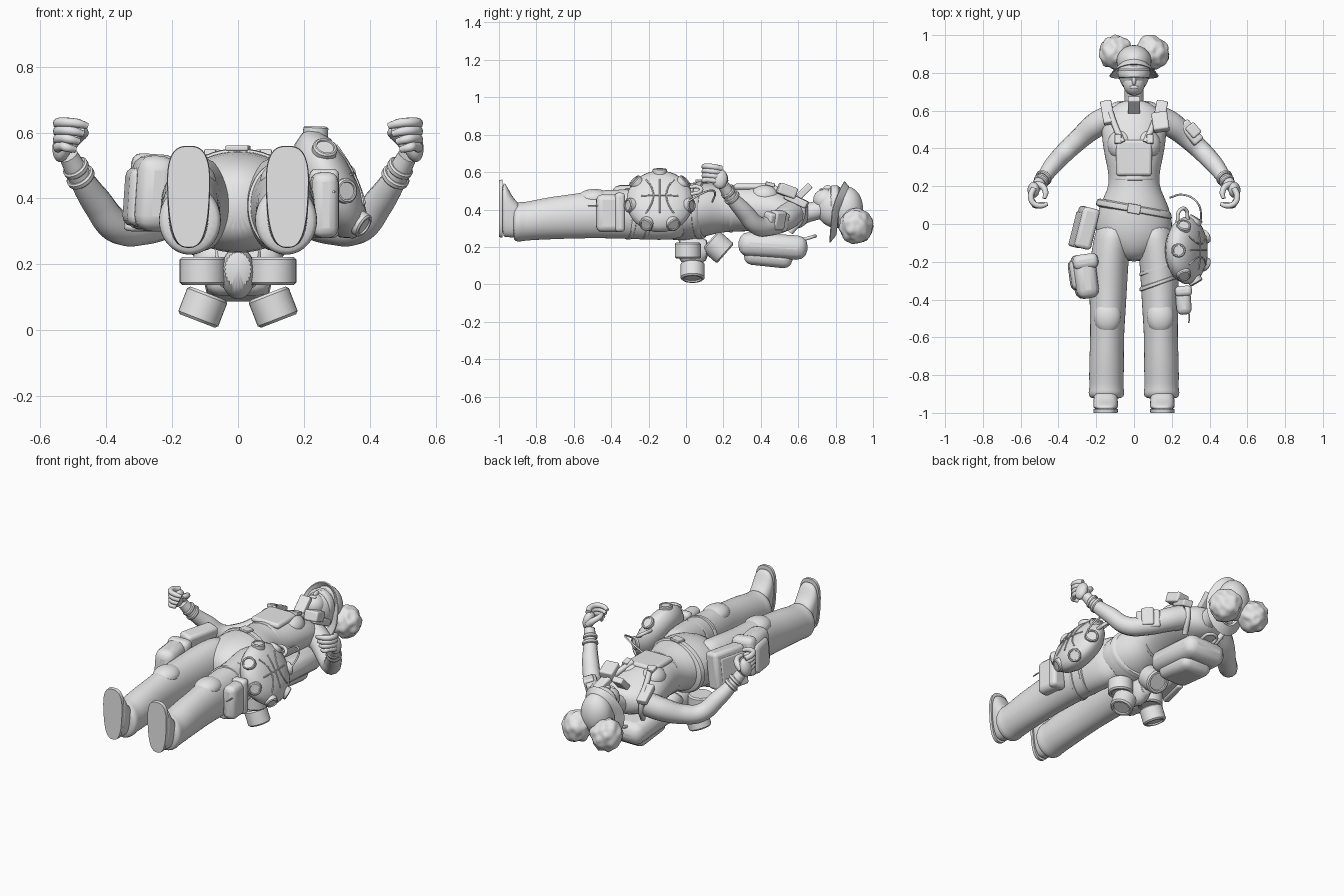
import bpy, bmesh, math
from mathutils import Vector, Matrix, noise

if "Cube" in bpy.data.objects:
    bpy.data.objects.remove(bpy.data.objects["Cube"], do_unlink=True)

grey = bpy.data.materials.new("plain_grey")
grey.use_nodes = True
grey.diffuse_color = (0.8, 0.8, 0.8, 1)
grey.node_tree.nodes["Principled BSDF"].inputs["Base Color"].default_value = (0.8, 0.8, 0.8, 1)


def finish(name, bm, angle=40, subsurf=0, bevel=0):
    bmesh.ops.recalc_face_normals(bm, faces=bm.faces)
    me = bpy.data.meshes.new(name)
    bm.to_mesh(me)
    bm.free()
    me.materials.append(grey)
    ob = bpy.data.objects.new(name, me)
    bpy.context.collection.objects.link(ob)
    if bevel:
        mod = ob.modifiers.new("Bevel", "BEVEL")
        mod.width, mod.segments = bevel, 3
    if subsurf:
        ob.modifiers.new("Subdivision", "SUBSURF").levels = subsurf
    bpy.ops.object.select_all(action="DESELECT")
    ob.select_set(True)
    bpy.context.view_layer.objects.active = ob
    bpy.ops.object.shade_smooth_by_angle(angle=math.radians(angle))
    return ob


def skin(bm, rings):
    for a, b in zip(rings, rings[1:]):
        for i in range(len(a)):
            j = (i + 1) % len(a)
            bm.faces.new((a[i], a[j], b[j], b[i]))


def loft(name, rings, tilt=0.0, taper=0.0, power=1.0, n=24, angle=60, subsurf=1):
    """Oval rings along y: (y, centre x, centre z, x radius, z radius)."""
    bm = bmesh.new()
    loops = []
    for y, cx, cz, rx, rz in rings:
        loop = []
        for k in range(n):
            t = math.tau * (k + .5) / n
            c, s = (math.copysign(abs(f) ** power, f) for f in (math.cos(t), math.sin(t)))
            x = rx * (1 + taper * s) * c
            loop.append(bm.verts.new((cx + x, y + tilt * x, cz + rz * s)))
        loops.append(loop)
    skin(bm, loops)
    bm.faces.new(loops[0])
    bm.faces.new(loops[-1])
    return finish(name, bm, angle, subsurf)


def lathe(name, loc, axis, profile, n=32):
    """Turned part: profile of (radius, height) along an axis."""
    bm = bmesh.new()
    loops = [[bm.verts.new((r * math.cos(math.tau * k / n), r * math.sin(math.tau * k / n), h))
              for k in range(n)] for r, h in profile]
    skin(bm, loops)
    bm.faces.new(loops[0])
    bm.faces.new(loops[-1])
    turn = Vector(axis).to_track_quat("Z", "Y").to_matrix().to_4x4()
    bm.transform(Matrix.Translation(loc) @ turn)
    return finish(name, bm, 35)


def can(name, loc, axis, r, h, lip=0.008):
    return lathe(name, loc, axis, [(r - lip, -h / 2), (r, lip - h / 2), (r, h / 2 - lip), (r - lip, h / 2),
                                   (r * .72, h / 2), (r * .68, h / 2 - lip)])


def box(name, loc, size, rot=(0, 0, 0), bevel=0.012):
    bm = bmesh.new()
    bmesh.ops.create_cube(bm, size=1)
    bm.transform(Matrix.Diagonal((*size, 1)))
    ob = finish(name, bm, 40, 0, bevel)
    ob.location = loc
    ob.rotation_euler = [math.radians(a) for a in rot]
    return ob


def ball(name, loc, size, rot=(0, 0, 0), lumps=0.0):
    bm = bmesh.new()
    bmesh.ops.create_icosphere(bm, subdivisions=4, radius=1)
    for v in bm.verts:
        v.co *= 1 + lumps * noise.noise(v.co * 2.4 + Vector(loc) * 9)
    bm.transform(Matrix.Diagonal((*size, 1)))
    ob = finish(name, bm, 80)
    ob.location = loc
    ob.rotation_euler = [math.radians(a) for a in rot]
    return ob


def tube(name, points, radii, res=6):
    cu = bpy.data.curves.new(name, "CURVE")
    cu.dimensions = "3D"
    cu.bevel_depth, cu.bevel_resolution, cu.resolution_u = 1, 4, res
    cu.use_fill_caps = True
    sp = cu.splines.new("BEZIER")
    sp.bezier_points.add(len(points) - 1)
    for i, (bp, p) in enumerate(zip(sp.bezier_points, points)):
        bp.co = p
        bp.radius = radii[i] if isinstance(radii, (list, tuple)) else radii
        bp.handle_left_type = bp.handle_right_type = "AUTO"
    cu.materials.append(grey)
    ob = bpy.data.objects.new(name, cu)
    bpy.context.collection.objects.link(ob)
    bpy.ops.object.select_all(action="DESELECT")
    ob.select_set(True)
    bpy.context.view_layer.objects.active = ob
    bpy.ops.object.convert(target="MESH")
    bpy.ops.object.shade_smooth_by_angle(angle=math.radians(50))


# Torso, neck and belt
loft("torso", [(-.2, 0, .375, .06, .07), (-.15, 0, .378, .13, .12), (-.08, 0, .382, .2, .148), (0, 0, .388, .208, .157),
               (.1, 0, .4, .185, .147), (.18, 0, .405, .14, .128), (.25, 0, .405, .13, .125), (.35, 0, .41, .155, .126),
               (.45, 0, .405, .172, .122), (.55, 0, .385, .175, .1), (.62, 0, .38, .12, .08), (.66, 0, .385, .05, .05)])
tube("neck", [(0, .58, .37), (0, .66, .385), (0, .75, .41)], [.065, .05, .05])
loft("vest_hem", [(.225, 0, .405, .125, .12), (.23, 0, .405, .135, .13), (.25, 0, .405, .137, .131), (.255, 0, .405, .13, .12)])
box("bib", (0, .35, .522), (.19, .19, .034), (0, 0, 0), .016)
loft("belt", [(.055, 0, .395, .19, .14), (.06, 0, .395, .207, .16), (.1, 0, .398, .198, .157), (.105, 0, .398, .18, .14)], tilt=-.18)
box("belt_buckle", (0, .08, .553), (.07, .05, .015), (0, 0, -10), .004)

# Head, visor, cap and brim
ball("head", (0, .81, .41), (.083, .115, .11))
ball("jaw", (0, .745, .45), (.058, .065, .062))
ball("nose", (0, .758, .512), (.012, .024, .018))
ball("lips", (0, .724, .506), (.024, .01, .008))
loft("visor", [(.772, 0, .435, .08, .09), (.776, 0, .435, .085, .097), (.818, 0, .43, .09, .1), (.823, 0, .43, .08, .09)])
ball("cap", (0, .862, .4), (.092, .085, .122))
bm = bmesh.new()
rims = []
for rx, rz, drop in ((.088, .12, .035), (.11, .142, .02), (.13, .165, 0), (.126, .16, -.004), (.1, .13, .012), (.08, .105, .025)):
    rims.append([bm.verts.new((rx * math.cos(t), .782 + drop + .065 * max(math.sin(t), 0) ** 1.3 - .012 * max(-math.sin(t), 0),
                               .387 + rz * math.sin(t))) for t in [math.tau * k / 40 for k in range(40)]])
skin(bm, rims + rims[:1])
finish("cap_brim", bm, 50)
box("collar_device", (0, .63, .495), (.066, .1, .035), (45, 0, 0), .006)

# Parts on both sides
for s, side in ((1, "left"), (-1, "right")):
    ball(side + "_hair_bun", (s * .1, .91, .312), (.082, .09, .092), (0, 0, s * 25), .15)
    ball(side + "_bust", (s * .07, .42, .47), (.07, .08, .063))
    tube(side + "_strap", [(s * .06, .43, .535), (s * .1, .52, .49), (s * .13, .61, .44), (s * .13, .62, .36), (s * .1, .56, .28)], .016)
    box(side + "_strap_pad", (s * .14, .59, .45), (.06, .13, .04), (-25, 0, s * -10), .008)
    box(side + "_bib_clip", (s * .085, .45, .535), (.035, .05, .02), (-15, 0, 0), .004)
    # Arm, cuffs and glove
    tube(side + "_arm", [(s * .12, .565, .38), (s * .2, .525, .35), (s * .29, .45, .315), (s * .365, .38, .315),
                         (s * .43, .31, .39), (s * .485, .235, .475), (s * .515, .2, .53)],
         [.07, .067, .056, .052, .047, .036, .03], 10)
    for k in range(2):
        can(side + "_wristband", (s * (.478 + .014 * k), .245 - .02 * k, .465 + .027 * k), (s * .5, -.6, .7), .045 - .004 * k, .022, .005)
    ball(side + "_palm", (s * .532, .18, .565), (.03, .042, .055), (0, s * -12, 0))
    for i in range(4):
        z = .628 - .024 * i
        reach = .458 + .012 * i
        tube(side + "_finger", [(s * .53, .19, z - .01), (s * .546, .145, z), (s * .53, .108, z + .003),
                                (s * (reach + .03), .097, z), (s * reach, .107, z - .008)], [.016, .016, .015, .014, .01])
    tube(side + "_thumb", [(s * .52, .205, .555), (s * .485, .2, .585), (s * .468, .165, .6), (s * .475, .135, .605)], [.022, .017, .015, .01])
    # Trouser leg, knee pad and shoe
    loft(side + "_trouser_leg", [(.02, s * .1, .385, .09, .135), (-.08, s * .115, .382, .1, .146), (-.2, s * .132, .378, .103, .142),
                                 (-.35, s * .137, .375, .1, .13), (-.5, s * .14, .375, .094, .13), (-.58, s * .142, .365, .09, .12),
                                 (-.72, s * .145, .355, .092, .115), (-.82, s * .146, .342, .093, .106), (-.87, s * .146, .335, .09, .104),
                                 (-.89, s * .146, .335, .097, .108), (-.915, s * .146, .33, .092, .1), (-.925, s * .146, .33, .075, .085)])
    ball(side + "_knee_pad", (s * .14, -.49, .458), (.072, .09, .052))
    loft(side + "_shoe", [(-.985, s * .15, .402, .063, .15), (-.965, s * .15, .397, .064, .145), (-.94, s * .15, .37, .064, .12),
                          (-.915, s * .15, .35, .062, .1), (-.88, s * .15, .34, .058, .09)], taper=.12, power=.75)
    loft(side + "_sole", [(-1, s * .15, .405, .062, .153), (-.98, s * .15, .405, .064, .155)],
         taper=.13, power=.72, n=60, angle=40, subsurf=0)
    # Hip canisters on the back
    can(side + "_upper_canister", (s * .107, .01, .18), (0, 0, -1), .07, .085)
    can(side + "_lower_canister", (s * .107, .035, .07), (s * .36, 0, -.93), .065, .09)
can("middle_canister", (0, .17, .2), (0, .75, -.66), .07, .11)
loft("canister_bracket", [(-.05, 0, .19, .05, .06), (.03, 0, .165, .055, .09), (.13, 0, .19, .05, .06)])

# Backpack
box("backpack", (0, .465, .205), (.27, .37, .13), (-4, 0, 0), .055)
box("backpack_pocket", (0, .44, .15), (.2, .26, .11), (-6, 0, 0), .045)
loft("backpack_seam", [(.29, 0, .21, .11, .05), (.46, 0, .205, .14, .06), (.65, 0, .225, .1, .04)], power=.75)
tube("backpack_handle", [(-.04, .63, .24), (-.03, .68, .255), (.03, .68, .255), (.04, .63, .24)], .009)

# Chest radio and arm pouch
box("chest_radio", (.14, .54, .5), (.085, .1, .06), (-20, 0, 8), .01)
box("arm_pouch", (.295, .48, .335), (.065, .135, .1), (0, 15, 40), .012)
box("arm_pouch_flap", (.307, .49, .345), (.06, .07, .1), (0, 15, 40), .01)

# Right hip holster and thigh pouch
box("holster", (-.26, -.02, .42), (.09, .22, .22), (0, 8, -14), .02)
box("holster_plate", (-.295, -.03, .4), (.04, .19, .2), (0, 8, -14), .012)
box("thigh_pouch", (-.258, -.285, .415), (.12, .22, .23), (0, 4, 8), .045)
box("thigh_pouch_flap", (-.262, -.2, .42), (.135, .08, .23), (0, 4, 8), .03)
box("thigh_pouch_pocket", (-.305, -.27, .405), (.07, .16, .18), (0, 4, 8), .03)

# Left thigh straps and small pouch
for y in (-.23, -.31):
    loft("thigh_strap", [(y - .014, .135, .377, .1, .128), (y - .012, .135, .377, .107, .14),
                         (y + .012, .135, .377, .107, .141), (y + .014, .135, .377, .1, .128)], tilt=.35)
box("small_pouch", (.262, -.405, .38), (.08, .15, .2), (0, 0, 4), .03)
box("small_pouch_flap", (.262, -.355, .385), (.09, .055, .21), (0, 0, 4), .02)
tube("pouch_cord", [(.29, -.46, .42), (.292, -.5, .42), (.29, -.525, .42)], .004)

# Round shell on the left hip, with studs, ridges and a cable
theta = math.radians(64)
out = Vector((math.sin(theta), 0, math.cos(theta)))
across = Vector((math.cos(theta), 0, -math.sin(theta)))
along = Vector((0, 1, 0))
hub = Vector((.282, -.14, .443))
lathe("shell", hub, out, [(.02, -.075), (.12, -.072), (.158, -.045), (.178, -.01), (.178, .01), (.165, .035),
                          (.124, .06), (.07, .072), (.01, .076)], 40)
for k in range(7):
    a = math.tau * (k + .5) / 7
    d = across * math.cos(a) + along * math.sin(a)
    can("shell_stud", hub + d * .152 + out * .022, d + out * .55, .038, .06, .005)


def on_shell(u, v):
    return hub + across * u + along * v + out * (.077 - .0155 * (u * u + v * v) / .0144)


steps = [-.1 + .02 * i for i in range(11)]
for bend in (-1, 1):
    tube("shell_ridge", [on_shell(t, bend * (.035 + 4 * t * t)) for t in steps], .004, 3)
tube("shell_ridge", [on_shell(t, 0) for t in steps], .004, 3)
tube("shell_ridge", [on_shell(0, t) for t in steps], .004, 3)
tube("shell_cable", [(.19, .14, .44), (.26, .155, .49), (.33, .12, .5), (.355, .04, .46), (.34, -.02, .42)], .005)
tube("shell_handle", [(.23, .01, .52), (.24, .07, .52), (.27, .08, .5), (.285, .02, .48)], .01)
